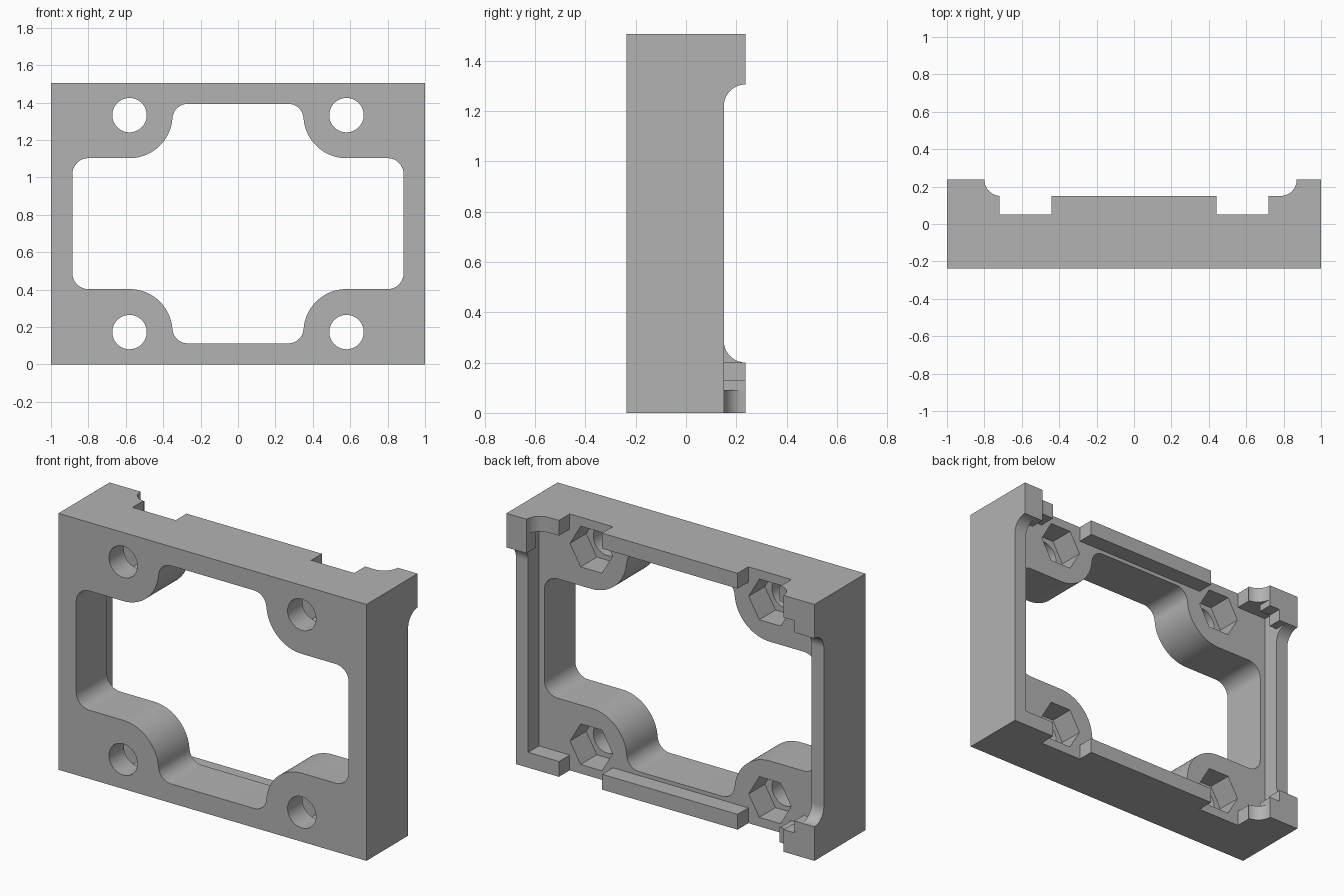
import bpy, bmesh
from math import radians, sin, cos

if "Cube" in bpy.data.objects:
    bpy.data.objects.remove(bpy.data.objects["Cube"])

grey = bpy.data.materials.new("plain grey")
grey.use_nodes = True
grey.diffuse_color = (0.45, 0.45, 0.45, 1)
grey.node_tree.nodes["Principled BSDF"].inputs["Base Color"].default_value = grey.diffuse_color

HEIGHT, BACK, RIM, FLOOR = 1.505, 0.237, 0.15, 0.05
MID = HEIGHT / 2
LIP = 0.09
HOLE_X, HOLE_Z = 0.58, 0.58      # screw offsets from the centre


def arc(cx, cy, r, a0, a1, n=14):
    angles = [radians(a0 + (a1 - a0) * i / n) for i in range(n + 1)]
    return [(cx + r * cos(a), cy + r * sin(a)) for a in angles]


def rect(x0, x1, y0, y1):
    return [(x0, y0), (x1, y0), (x1, y1), (x0, y1)]


def prism(name, points, axis, start, end):
    """Extrude a 2D outline along one axis."""
    place = {"x": lambda u, v, t: (t, u, v),
             "y": lambda u, v, t: (u, t, v),
             "z": lambda u, v, t: (u, v, t)}[axis]
    bm = bmesh.new()
    rings = [[bm.verts.new(place(u, v, t)) for u, v in points] for t in (start, end)]
    n = len(points)
    bm.faces.new(rings[0])
    bm.faces.new(rings[1])
    for i in range(n):
        j = (i + 1) % n
        bm.faces.new((rings[0][i], rings[0][j], rings[1][j], rings[1][i]))
    bmesh.ops.recalc_face_normals(bm, faces=bm.faces)
    mesh = bpy.data.meshes.new(name)
    bm.to_mesh(mesh)
    bm.free()
    mesh.materials.append(grey)
    obj = bpy.data.objects.new(name, mesh)
    bpy.context.collection.objects.link(obj)
    return obj


# Main frame and the cutters that shape it
frame = prism("frame", rect(-1, 1, 0, HEIGHT), "y", -BACK, RIM)
cutters = [prism("pocket_cutter", rect(-0.92, 0.92, LIP, HEIGHT - LIP), "y", FLOOR, 0.5)]

# Central opening, one quarter mirrored around
quarter = (arc(0.80, 0.265, 0.085, 0, 90)
           + arc(HOLE_X, HOLE_Z, 0.23, 270, 180, 24)
           + arc(0.27, 0.56, 0.08, 0, 90))
half = quarter + [(-x, z) for x, z in reversed(quarter)]
outline = half + [(-x, -z) for x, z in half]
cutters.append(prism("opening_cutter", [(x, z + MID) for x, z in outline], "y", -0.5, 0.5))

# Screw holes, hexagonal nut pockets and the gaps in the rim behind them
for sx in (-1, 1):
    x = sx * HOLE_X
    for sz in (-1, 1):
        z = MID + sz * HOLE_Z
        cutters.append(prism("hole_cutter", arc(x, z, 0.092, 0, 360, 40)[:-1], "y", -0.5, 0.4))
        cutters.append(prism("nut_cutter", arc(x, z, 0.138, 0, 360, 6)[:-1], "y", -0.10, 0.4))
    cutters.append(prism("gap_cutter", rect(x - 0.14, x + 0.14, -0.2, HEIGHT + 0.2), "y", FLOOR, 0.6))

for cutter in cutters:
    cutter.hide_render = True
    mod = frame.modifiers.new(cutter.name, "BOOLEAN")
    mod.operation = "DIFFERENCE"
    mod.solver = "EXACT"
    mod.object = cutter
bpy.context.view_layer.update()
evaluated = frame.evaluated_get(bpy.context.evaluated_depsgraph_get())
shaped = bpy.data.meshes.new_from_object(evaluated)
frame.modifiers.clear()
frame.data = shaped
for cutter in cutters:
    bpy.data.objects.remove(cutter)


# Raised corner blocks at the back, with concave fillets
def corner(name, sx, top, stepped):
    def level(z):
        return HEIGHT - z if top else z

    def span(a, b):
        return sorted((sx * a, sx * b))

    r = BACK - RIM
    parts = [prism(name + "_block", rect(*span(0.87, 1), *sorted((level(0), level(0.2)))),
                   "y", RIM, BACK)]
    edge = 0.87
    if stepped:
        edge = 0.80
        parts.append(prism(name + "_step", rect(*span(edge, 0.87), *sorted((level(0), level(0.13)))),
                           "y", RIM, BACK))
    # fillet down to the lip, beside the block
    curve = [(edge, RIM)] + arc(edge - r, BACK, r, 270, 360)
    parts.append(prism(name + "_lip_fillet", [(sx * x, y) for x, y in curve], "z", level(0), level(LIP)))
    # fillet along the side wall
    curve = [(RIM, 0.2)] + arc(BACK, 0.2 + r, r, 180, 270)
    parts.append(prism(name + "_wall_fillet", [(y, level(z)) for y, z in curve], "x", sx * 0.92, sx))
    return parts


objects = [frame]
objects += corner("top_left", 1, True, False)
objects += corner("top_right", -1, True, True)
objects += corner("bottom_right", -1, False, True)

bpy.ops.object.select_all(action="DESELECT")
for obj in objects:
    obj.select_set(True)
bpy.context.view_layer.objects.active = frame
bpy.ops.object.shade_smooth_by_angle(angle=radians(30))
